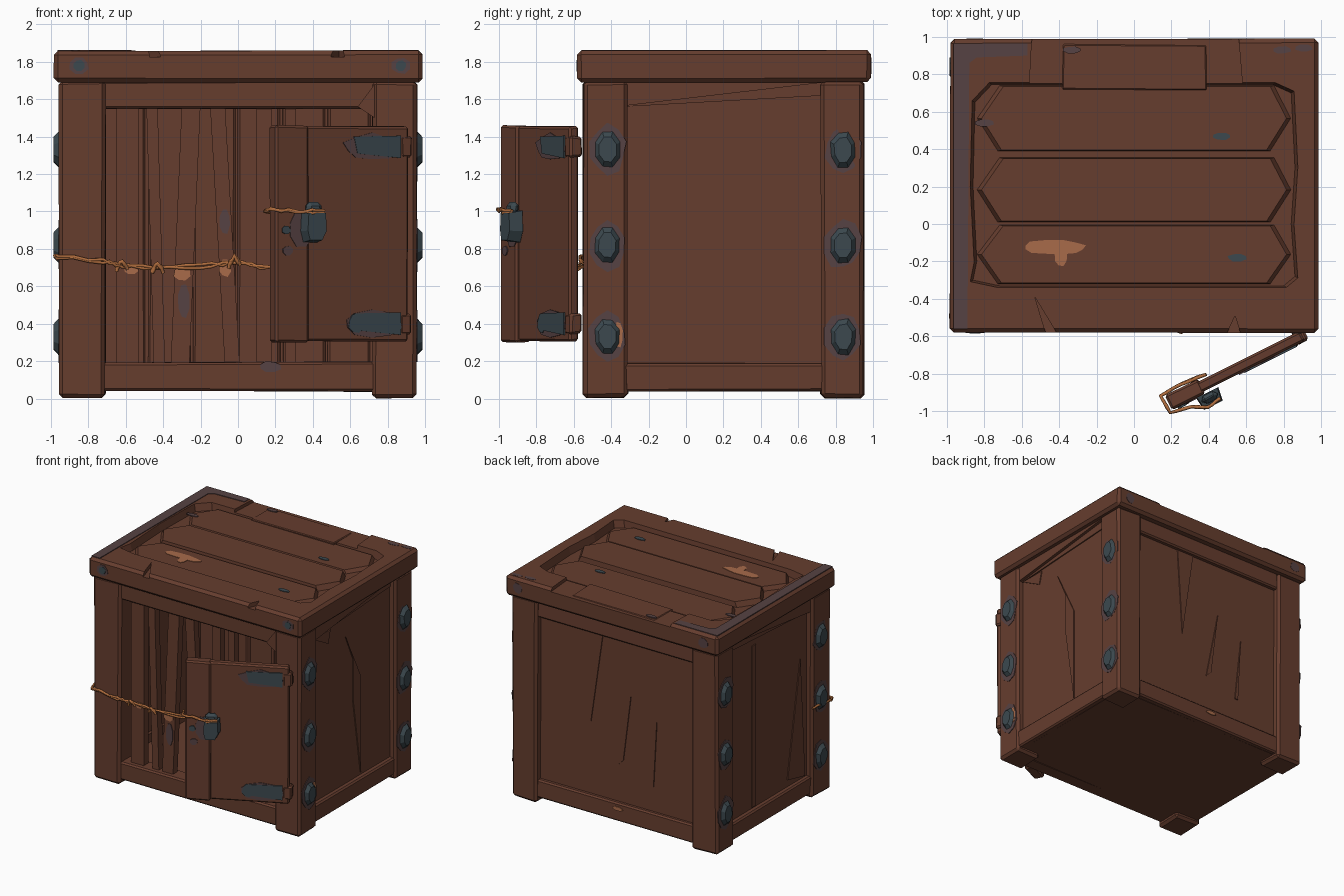
import bpy, bmesh, math, random
from mathutils import Vector, Matrix

if "Cube" in bpy.data.objects:
    bpy.data.objects.remove(bpy.data.objects["Cube"])

random.seed(4)


def colour(name, r, g, b):
    m = bpy.data.materials.new(name)
    m.diffuse_color = [((c / 255 + 0.055) / 1.055) ** 2.4 for c in (r, g, b)] + [1]
    m.use_nodes = True
    m.node_tree.nodes["Principled BSDF"].inputs["Base Color"].default_value = m.diffuse_color
    return m


WOOD = colour("brown wood", 102, 61, 46)
METAL = colour("dark metal", 60, 73, 79)
WORN = colour("worn grey brown", 86, 66, 67)
ROPE = colour("orange rope", 178, 110, 62)
BARE = colour("bare wood", 168, 107, 74)


def finish(name, bm, mat, M=Matrix(), bevel=0):
    bmesh.ops.recalc_face_normals(bm, faces=bm.faces)
    me = bpy.data.meshes.new(name)
    bm.to_mesh(me)
    bm.free()
    me.transform(M)
    me.materials.append(mat)
    ob = bpy.data.objects.new(name, me)
    bpy.context.collection.objects.link(ob)
    if bevel:
        mod = ob.modifiers.new("bevel", 'BEVEL')
        mod.width, mod.segments = bevel, 1
    return ob


def box(name, lo, hi, mat=WOOD, bevel=0.012, jit=0.005, M=Matrix()):
    bm = bmesh.new()
    bmesh.ops.create_cube(bm, size=1)
    for v in bm.verts:
        v.co = Vector([(hi[i] if v.co[i] > 0 else lo[i]) + random.uniform(-jit, jit) for i in range(3)])
    return finish(name, bm, mat, M, bevel)


def plane(origin, n):
    """Local x runs right and local y up when looking at the face, local z is outward."""
    n = Vector(n)
    up = Vector((0, 1, 0)) if abs(n.z) > 0.9 else Vector((0, 0, 1))
    return Matrix.Translation(origin) @ Matrix((up.cross(n), up, n)).transposed().to_4x4()


def prism(name, pts, M, depth, mat=WOOD, taper=1.0):
    bm = bmesh.new()
    c = sum((Vector(p) for p in pts), Vector((0, 0))) / len(pts)
    low = [bm.verts.new((*p, 0)) for p in pts]
    top = [bm.verts.new((*(c + (Vector(p) - c) * taper), depth)) for p in pts]
    bm.faces.new(low[::-1])
    bm.faces.new(top)
    for i in range(len(pts)):
        j = (i + 1) % len(pts)
        bm.faces.new((low[i], low[j], top[j], top[i]))
    return finish(name, bm, mat, M)


def blob(name, M, rx, ry, depth, mat, n=8, taper=1.0, jit=0.12):
    pts = []
    for i in range(n):
        a, k = math.tau * (i + 0.5) / n, 1 + random.uniform(-jit, jit)
        pts.append((rx * k * math.cos(a), ry * k * math.sin(a)))
    return prism(name, pts, M, depth, mat, taper)


def rope(name, pts, radius=0.009, strands=2, wobble=0.012):
    for s in range(strands):
        cu = bpy.data.curves.new(name, 'CURVE')
        cu.dimensions, cu.bevel_depth, cu.bevel_resolution = '3D', radius, 1
        cu.use_fill_caps = True
        sp = cu.splines.new('POLY')
        fine = []
        for a, b in zip(pts, pts[1:]):
            fine += [Vector(a).lerp(Vector(b), t / 3) for t in range(3)]
        fine.append(Vector(pts[-1]))
        sp.points.add(len(fine) - 1)
        for p, q in zip(sp.points, fine):
            p.co = (q.x, q.y + random.uniform(-.3, .3) * wobble, q.z + random.uniform(-1, 1) * wobble, 1)
        cu.materials.append(ROPE)
        bpy.context.collection.objects.link(bpy.data.objects.new(name, cu))


FRONT, BACK, RIGHT, LEFT, UP = (0, -1, 0), (0, 1, 0), (1, 0, 0), (-1, 0, 0), (0, 0, 1)

# corner posts
for x0, x1 in ((-0.955, -0.71), (0.72, 0.955)):
    for y0, y1 in ((-0.55, -0.31), (0.72, 0.95)):
        box("corner_post", (x0, y0, 0.005), (x1, y1, 1.70), bevel=0.02)

# floor, back wall, side walls
box("floor", (-0.9, -0.5, 0.04), (0.9, 0.9, 0.11), jit=0)
box("back_panel", (-0.8, 0.85, 0.06), (0.8, 0.895, 1.69), jit=0)
for s in (-1, 1):
    x = sorted((s * 0.85, s * 0.9))
    box("side_panel", (x[0], -0.4, 0.06), (x[1], 0.85, 1.69), jit=0)
    x = sorted((s * 0.84, s * 0.935))
    box("side_bottom_rail", (x[0], -0.33, 0.04), (x[1], 0.74, 0.19))
    # broken top rail, its lower edge slopes up to the back
    M = plane((s * 0.89, 0, 0), (s, 0, 0))
    prism("side_top_rail", [(s * -0.33, 1.56), (s * 0.74, 1.62), (s * 0.74, 1.70), (s * -0.33, 1.70)][::s],
          M, 0.02)
    prism("side_top_splinter", [(s * -0.33, 1.565), (s * 0.74, 1.69), (s * 0.74, 1.70), (s * -0.33, 1.70)][::s],
          M, 0.045)

# front and back rails
for name, y0, y1 in (("front", -0.53, -0.40), ("back", 0.84, 0.93)):
    box(name + "_top_rail", (-0.73, y0, 1.55), (0.74, y1, 1.70))
    box(name + "_bottom_rail", (-0.73, y0, 0.04), (0.74, y1, 0.195))
prism("front_rail_wedge", [(0.64, 1.56), (0.73, 1.5), (0.73, 1.68)], plane((0, -0.53, 0), FRONT), 0.01)

# cage bars across the front
for x0, x1, lean in ((-0.65, -0.53, 0), (-0.47, -0.41, .02), (-0.33, -0.23, -.03), (-0.11, -0.03, .04), (0.1, 0.18, .0),
                     (0.25, 0.31, 0)):
    prism("cage_bar", [(x0 + lean, 0.17), (x1 + lean, 0.17), (x1 - lean, 1.58), (x0 - lean, 1.58)],
          plane((0, -0.43, 0), FRONT), 0.06)
# planks lining the inside of the back wall
for i in range(6):
    x = -0.72 + i * 0.24
    box("inner_plank", (x, 0.83, 0.1), (x + 0.225, 0.86, 1.68), jit=0.004)

# cracks and splinters on the outer panels
for M, tris in (
    (plane((0.9, 0, 0), RIGHT), [[(0.13, 1.42), (0.33, 1.02), (0.33, 0.21), (0.23, 0.85), (0.23, 1.2)],
                                 [(-0.3, 1.56), (-0.07, 1.56), (-0.1, 1.45)]]),
    (plane((-0.9, 0, 0), LEFT), [[(-0.42, 0.2), (-0.37, 0.2), (-0.37, 1.55), (-0.42, 1.55)],
                                 [(0.05, 0.25), (0.28, 0.2), (0.22, 1.2)]]),
    (plane((0, 0.895, 0), BACK), [[(-0.3, 1.55), (-0.14, 1.55), (-0.25, 0.8)], [(0.0, 0.5), (0.05, 0.55), (0.12, 1.1)],
                                  [(0.3, 0.4), (0.33, 0.4), (0.36, 0.95)]])):
    for t in tris:
        prism("panel_splinter", t, M, 0.008)

# big rivets on the sides, each with a worn halo
for s in (-1, 1):
    for y in (-0.42, 0.84):
        for z in (0.33, 0.82, 1.33):
            n = (s, 0, 0)
            blob("rivet_wear", plane((s * 0.952, y, z), n), 0.098, 0.13, 0.006, WORN, 10)
            blob("rivet", plane((s * 0.945, y, z), n), 0.08, 0.115, 0.04, METAL, 8, 0.62, 0.06)
blob("rivet_scratch", plane((0.953, -0.36, 0.34), RIGHT), 0.025, 0.07, 0.008, BARE)

# lid: slab with a sunken middle, a broken back edge and chips cut out
lid = box("lid", (-0.985, -0.58, 1.69), (0.988, 0.988, 1.86), bevel=0.022, jit=0.004)
cutters = [
    prism("cut", [(-0.72, -0.33), (0.8, -0.33), (0.86, -0.28), (0.84, 0.0), (0.86, 0.3), (0.84, 0.7), (0.74, 0.745),
                  (-0.76, 0.745), (-0.85, 0.65), (-0.86, 0.2), (-0.84, -0.2), (-0.86, -0.3)],
          plane((0, 0, 1.80), UP), 0.2, WOOD, 1.06),
    prism("cut", [(-0.56, 0.72), (-0.38, 0.70), (0.42, 0.72), (0.58, 0.74), (0.55, 1.1), (-0.54, 1.1)],
          plane((0, 0, 1.833), UP), 0.2),
    prism("cut", [(-0.53, -0.39), (-0.39, -0.62), (-0.46, -0.62)], plane((0, 0, 1.825), UP), 0.2),
    prism("cut", [(0.54, -0.49), (0.48, -0.62), (0.58, -0.62)], plane((0, 0, 1.825), UP), 0.2)]
for c in cutters:
    mod = lid.modifiers.new("cut", 'BOOLEAN')
    mod.operation, mod.object = 'DIFFERENCE', c
bpy.context.view_layer.objects.active = lid
for mod in list(lid.modifiers):
    bpy.ops.object.modifier_apply(modifier=mod.name)
for c in cutters:
    bpy.data.objects.remove(c)

# lid planks with pointed ends
for y0, y1, h in ((0.39, 0.74, 0.03), (0.01, 0.355, 0.045), (-0.32, -0.005, 0.035)):
    m = (y0 + y1) / 2
    prism("lid_plank", [(-0.73, y0), (0.73, y0), (0.84, m), (0.75, y1), (-0.72, y1), (-0.84, m)],
          plane((0, 0, 1.797), UP), h, WOOD, 0.97)
box("lid_back_block", (-0.38, 0.715, 1.8), (0.39, 0.96, 1.842), bevel=0.006)

# worn and bare patches on the lid
prism("lid_worn_edge", [(-0.965, -0.56), (-0.89, -0.56), (-0.88, 0.86), (-0.84, 0.89), (-0.57, 0.9), (-0.57, 0.965),
                        (-0.965, 0.965)], plane((0, 0, 1.857), UP), 0.007, WORN)
blob("lid_bare_patch", plane((-0.43, -0.125, 1.83), UP), 0.16, 0.04, 0.006, BARE, 12)
blob("lid_bare_patch", plane((-0.39, -0.18, 1.83), UP), 0.035, 0.05, 0.006, BARE)
for x, y, z, m in ((0.47, 0.47, 1.825, METAL), (0.55, -0.18, 1.83, METAL), (-0.8, 0.54, 1.825, WORN),
                   (-0.33, 0.93, 1.84, WORN), (0.79, 0.93, 1.857, WORN), (0.91, 0.94, 1.857, WORN)):
    blob("lid_scuff", plane((x, y, z), UP), 0.05, 0.02, 0.007, m)
for x in (-0.85, 0.87):
    blob("lid_nail_wear", plane((x, -0.577, 1.78), FRONT), 0.05, 0.045, 0.006, WORN)
    blob("lid_nail", plane((x, -0.577, 1.78), FRONT), 0.03, 0.03, 0.009, METAL)
    blob("lid_nail_wear", plane((x, 0.985, 1.78), BACK), 0.045, 0.045, 0.006, WORN)

# marks on the bars and bottom rail
for x, z, rx, rz, m in ((-0.57, 0.69, 0.04, 0.025, BARE), (-0.3, 0.67, 0.045, 0.04, BARE), (-0.07, 0.7, 0.035, 0.05, BARE),
                        (-0.29, 0.52, 0.03, 0.09, WORN), (-0.07, 0.95, 0.03, 0.07, WORN)):
    blob("bar_mark", plane((x, -0.49, z), FRONT), rx, rz, 0.006, m)
blob("rail_wear", plane((0.17, -0.533, 0.17), FRONT), 0.06, 0.03, 0.006, WORN)
blob("back_bare_mark", plane((-0.02, 0.932, 0.15), BACK), 0.05, 0.015, 0.006, BARE)

# open door, built along its own direction: x from the hinge, y outward
a = Vector((-0.72, -0.36, 0)).normalized()
D = Matrix.Translation((0.90, -0.60, 0)) @ Matrix((a, (-a.y, a.x, 0), (0, 0, 1))).transposed().to_4x4()
box("door_panel", (0.0, -0.03, 0.305), (0.64, 0.028, 1.455), M=D, jit=0.003)
box("door_stile", (0.60, -0.045, 0.30), (0.80, 0.042, 1.46), M=D, jit=0.003)


def on_door(u, z, off=0.028):
    return D @ plane((u, off, z), BACK)


# strap hinges (door-face local x points back to the hinge)
for z in (0.40, 1.345):
    blob("hinge_wear", on_door(0.22, z), 0.17, 0.07, 0.005, WORN, 10)
    prism("hinge_strap", [(-0.11, -0.035), (0.15, -0.06), (0.15, 0.06), (-0.13, 0.055)], on_door(0.2, z), 0.009, METAL)
    box("hinge_knuckle", (-0.02, -0.04, z - 0.055), (0.05, 0.03, z + 0.055), WOOD, M=D)
blob("hinge_dent", on_door(0.32, 0.40), 0.045, 0.05, 0.009, METAL)
blob("keyhole_plate", on_door(0.74, 0.90, 0.042), 0.025, 0.025, 0.009, METAL)
blob("keyhole_wear", on_door(0.73, 0.79, 0.042), 0.03, 0.025, 0.007, WORN)
blob("lock_wear", on_door(0.65, 0.90, 0.042), 0.08, 0.1, 0.005, WORN)

# padlock with shackle
prism("padlock_body", [(-0.05, -0.11), (0.035, -0.11), (0.066, -0.05), (0.06, 0.06), (-0.06, 0.06), (-0.066, -0.05)],
      on_door(0.59, 0.945, 0.042), 0.075, METAL, 0.85)
box("padlock_shackle", (0.545, 0.05, 0.99), (0.635, 0.095, 1.05), METAL, 0.02, M=D)

# rope round the door edge through the lock, and across the bars
rope("door_rope", [D @ Vector(p) for p in ((0.54, 0.1, 1.0), (0.62, 0.115, 1.0), (0.7, 0.07, 1.0), (0.815, 0.05, 1.01),
                                           (0.82, -0.055, 1.0), (0.7, -0.06, 0.99), (0.55, -0.05, 0.99))])
rope("front_rope", [(-0.965, -0.30, 0.77), (-0.98, -0.5, 0.76), (-0.96, -0.565, 0.755), (-0.72, -0.565, 0.735),
                    (-0.62, -0.52, 0.71), (-0.45, -0.51, 0.70), (-0.2, -0.51, 0.705), (-0.02, -0.51, 0.73),
                    (0.12, -0.53, 0.705), (0.26, -0.58, 0.70)])
for x, z in ((-0.62, 0.71), (-0.43, 0.70), (-0.02, 0.735)):
    rope("rope_knot", [(x - 0.03, -0.52, z - 0.03), (x, -0.54, z + 0.03), (x + 0.03, -0.52, z - 0.02)], 0.01, 2)
